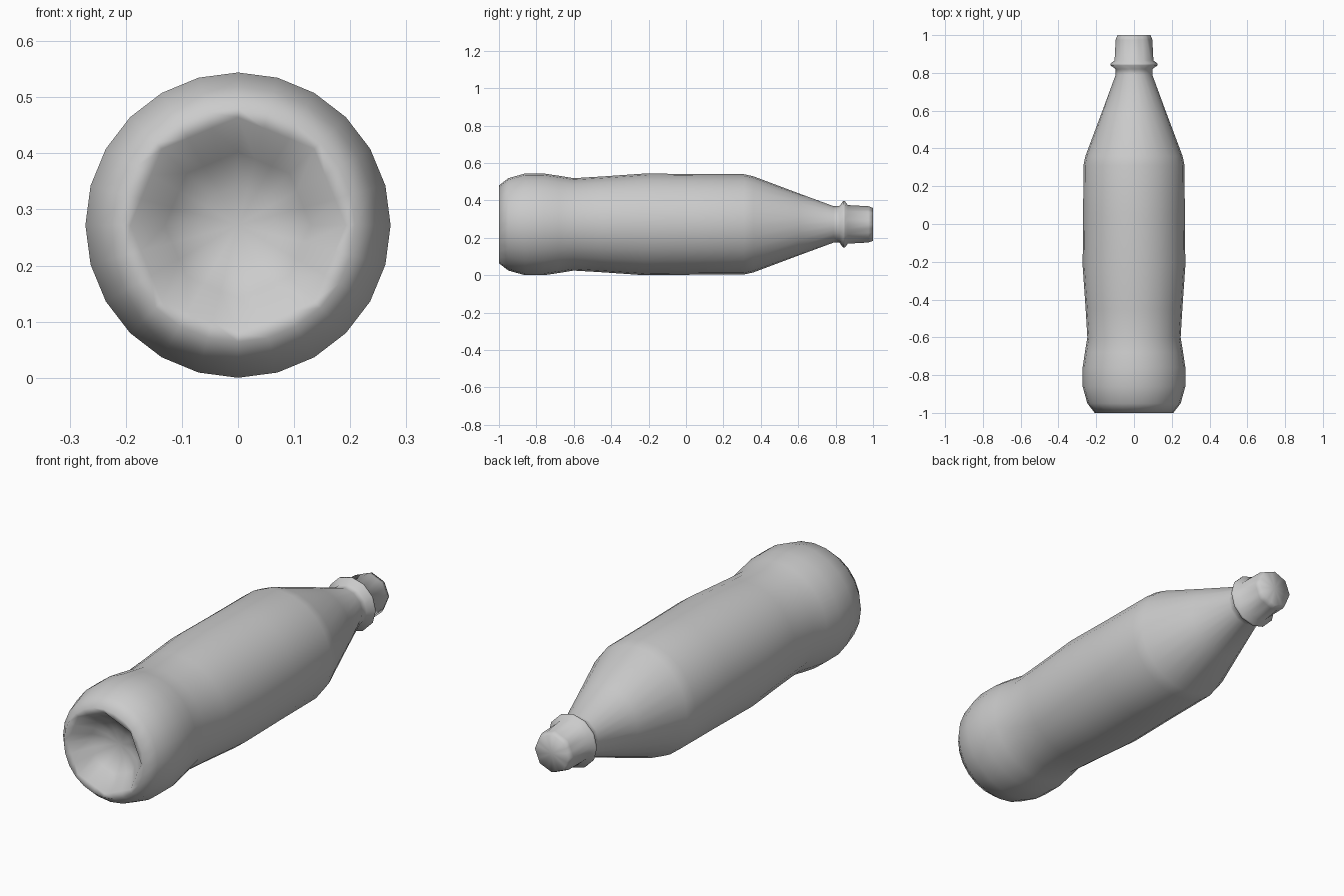
import bpy, bmesh, math

if "Cube" in bpy.data.objects:
    bpy.data.objects.remove(bpy.data.objects["Cube"])

SEG = 24
AXIS_Z = 0.275

# Profile rings: (y, radius, apparent number of sides)
PROFILE = [
    # concave base
    (-0.89, 0.07, 8), (-0.92, 0.13, 8), (-0.995, 0.192, 8),
    # rounded foot and waist
    (-1.0, 0.208, 24), (-0.95, 0.247, 24), (-0.86, 0.272, 24), (-0.76, 0.272, 24),
    (-0.68, 0.26, 24), (-0.60, 0.247, 24), (-0.45, 0.256, 24),
    # body and shoulder
    (-0.22, 0.272, 24), (0.05, 0.269, 24), (0.31, 0.268, 24), (0.36, 0.257, 24),
    (0.60, 0.167, 24), (0.79, 0.097, 12),
    # neck collar and cap
    (0.82, 0.097, 12), (0.84, 0.125, 12), (0.85, 0.124, 12), (0.865, 0.103, 12),
    (0.975, 0.097, 8), (1.0, 0.088, 8),
]


def ring_radius(radius, sides, angle):
    """Radius of a regular polygon along the given direction."""
    step = 2 * math.pi / sides
    return radius * math.cos(step / 2) / math.cos(angle % step - step / 2)


bm = bmesh.new()
rings = []
for y, radius, sides in PROFILE:
    ring = []
    for i in range(SEG):
        a = 2 * math.pi * i / SEG
        r = ring_radius(radius, sides, a)
        ring.append(bm.verts.new((r * math.cos(a), y, AXIS_Z + r * math.sin(a))))
    rings.append(ring)

# Skin between neighbouring rings
for lower, upper in zip(rings, rings[1:]):
    for i in range(SEG):
        j = (i + 1) % SEG
        bm.faces.new((lower[i], lower[j], upper[j], upper[i]))

# Close the recess and the cap top
for ring, y in ((rings[0], -0.88), (rings[-1], 1.0)):
    centre = bm.verts.new((0, y, AXIS_Z))
    for i in range(SEG):
        bm.faces.new((ring[i], ring[(i + 1) % SEG], centre))

bmesh.ops.recalc_face_normals(bm, faces=bm.faces)
mesh = bpy.data.meshes.new("bottle")
bm.to_mesh(mesh)
bm.free()
for p in mesh.polygons:
    p.use_smooth = True
bottle = bpy.data.objects.new("bottle", mesh)
bpy.context.collection.objects.link(bottle)
bottle.location.z = -min(v.co.z for v in mesh.vertices)
